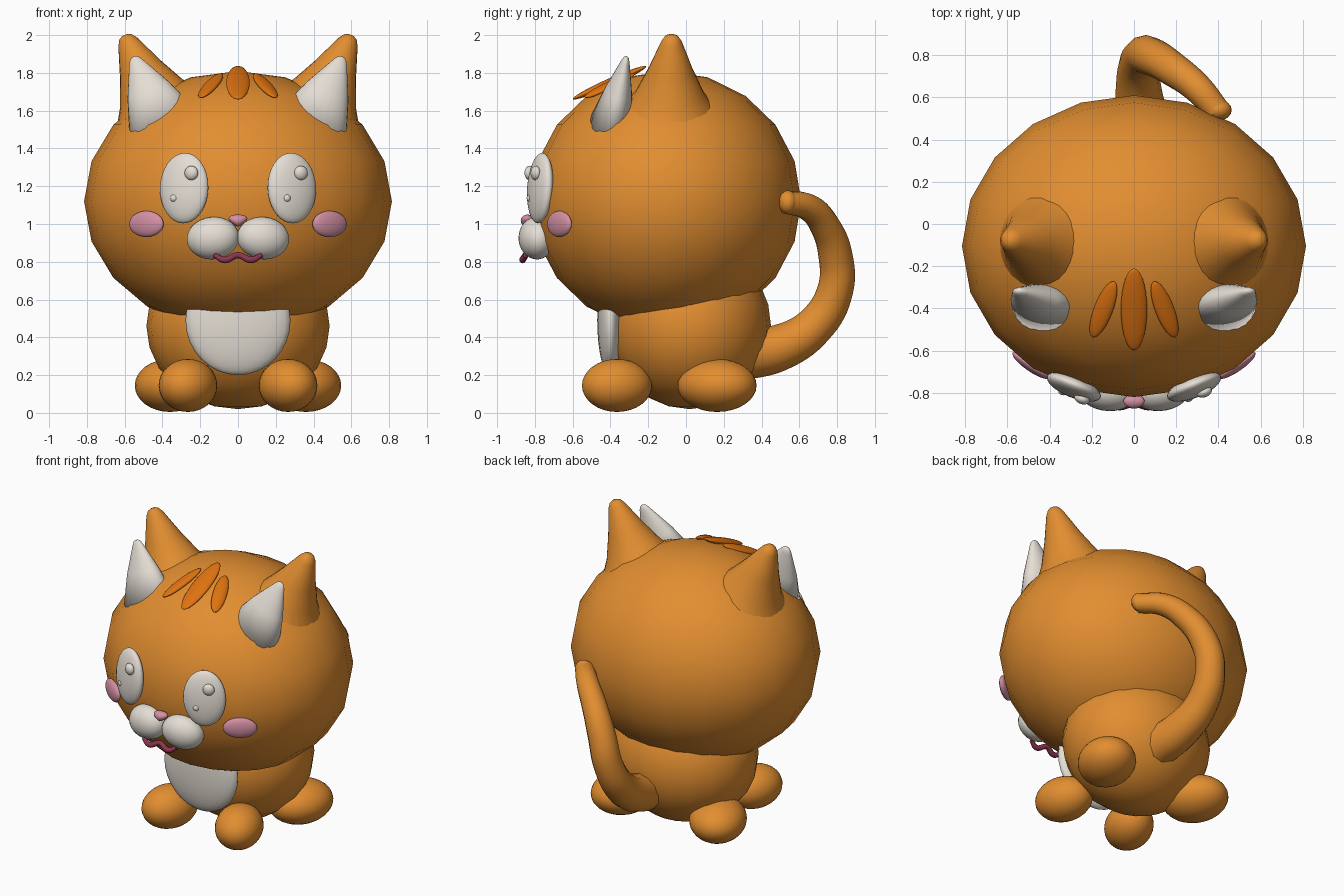
import bpy, bmesh, math
from mathutils import Vector, Matrix, Euler

if "Cube" in bpy.data.objects:
    bpy.data.objects.remove(bpy.data.objects["Cube"], do_unlink=True)


def material(name, rgb):
    m = bpy.data.materials.new(name)
    m.use_nodes = True
    m.diffuse_color = (*rgb, 1)
    bsdf = next(n for n in m.node_tree.nodes if n.type == "BSDF_PRINCIPLED")
    bsdf.inputs["Base Color"].default_value = (*rgb, 1)
    return m


FUR = material("orange fur", (0.76, 0.27, 0.03))
STRIPE = material("deep orange", (0.74, 0.17, 0.005))
WHITE = material("warm white", (0.78, 0.73, 0.66))
PINK = material("soft pink", (0.66, 0.28, 0.37))
MOUTH = material("dark rose", (0.26, 0.035, 0.08))


def finish(bm, name, mat):
    """Turn a bmesh into a smooth-shaded object."""
    bmesh.ops.recalc_face_normals(bm, faces=bm.faces)
    for f in bm.faces:
        f.smooth = True
    me = bpy.data.meshes.new(name)
    bm.to_mesh(me)
    bm.free()
    me.materials.append(mat)
    ob = bpy.data.objects.new(name, me)
    bpy.context.collection.objects.link(ob)
    return ob


def ball(name, mat, loc, radii, turn=(0, 0, 0), seg=28, rings=16, taper=0):
    """Ellipsoid; taper narrows it toward the bottom."""
    bm = bmesh.new()
    bmesh.ops.create_uvsphere(bm, u_segments=seg, v_segments=rings, radius=1)
    for v in bm.verts:
        v.co.x *= 1 + taper * v.co.z
    rot = Euler([math.radians(a) for a in turn]).to_matrix().to_4x4()
    bm.transform(Matrix.Translation(loc) @ rot @ Matrix.Diagonal((*radii, 1)))
    return finish(bm, name, mat)


def horn(name, mat, tip, base, profile, flat=1, seg=24):
    """Lathe a (distance from tip, radius) profile along the tip-to-base axis."""
    tip, base = Vector(tip), Vector(base)
    axis = (base - tip).normalized()
    across = Vector((0, 1, 0))
    across = (across - axis * across.dot(axis)).normalized()
    side = axis.cross(across)
    bm = bmesh.new()
    loops = []
    for d, r in profile:
        ring = []
        for i in range(seg):
            a = math.tau * i / seg
            ring.append(bm.verts.new(tip + axis * d + side * r * math.cos(a)
                                     + across * r * flat * math.sin(a)))
        loops.append(ring)
    for a, b in zip(loops, loops[1:]):
        for i in range(seg):
            j = (i + 1) % seg
            bm.faces.new((a[i], a[j], b[j], b[i]))
    bm.faces.new(loops[0])
    bm.faces.new(loops[-1])
    return finish(bm, name, mat)


def tube(name, mat, points, radius):
    """Tapered tube through (x, y, z, thickness factor) points."""
    cu = bpy.data.curves.new(name, "CURVE")
    cu.dimensions = "3D"
    cu.bevel_depth = radius
    cu.bevel_resolution = 4
    cu.use_fill_caps = True
    cu.resolution_u = 8
    sp = cu.splines.new("BEZIER")
    sp.bezier_points.add(len(points) - 1)
    for bp, p in zip(sp.bezier_points, points):
        bp.co = p[:3]
        bp.radius = p[3]
        bp.handle_left_type = bp.handle_right_type = "AUTO"
    cu.materials.append(mat)
    ob = bpy.data.objects.new(name, cu)
    bpy.context.collection.objects.link(ob)
    return ob


# Head and body
ball("head", FUR, (0, -0.105, 1.12), (0.815, 0.715, 0.69), seg=20, rings=10)
ball("body", FUR, (0, 0.02, 0.46), (0.485, 0.43, 0.44), seg=20, rings=12)
ball("belly_patch", WHITE, (0, -0.4, 0.49), (0.278, 0.07, 0.29))

# Tail, from low on the back around to the back of the head
tube("tail", FUR, [(0.06, 0.3, 0.31, 1.45), (0.04, 0.48, 0.34, 1.3), (0.02, 0.68, 0.46, 1.1),
                   (0.04, 0.79, 0.65, 1.0), (0.09, 0.79, 0.84, 0.95), (0.19, 0.73, 1.0, 0.85),
                   (0.3, 0.645, 1.09, 0.75), (0.4, 0.53, 1.115, 0.65)], 0.095)
ball("tail_tip", FUR, (0.4, 0.54, 1.115), (0.063, 0.05, 0.063), seg=16, rings=10)

EAR = [(0, 0.015), (0.01, 0.035), (0.04, 0.055), (0.2, 0.118), (0.34, 0.182), (0.42, 0.235), (0.5, 0.3)]
INNER = [(0, 0.01), (0.008, 0.024), (0.03, 0.038), (0.2, 0.12), (0.42, 0.2)]

for s, side in ((1, "left"), (-1, "right")):
    # Ears
    horn(side + "_ear", FUR, (s * 0.6, -0.075, 2.0), (s * 0.395, -0.09, 1.55), EAR)
    horn(side + "_inner_ear", WHITE, (s * 0.553, -0.315, 1.885), (s * 0.42, -0.385, 1.58), INNER, 0.6)
    # Feet
    ball(side + "_front_foot", FUR, (s * 0.265, -0.365, 0.145), (0.15, 0.19, 0.14), (0, 0, s * 20))
    ball(side + "_back_foot", FUR, (s * 0.36, 0.165, 0.145), (0.18, 0.215, 0.14), (0, 0, -s * 25))
    # Face
    ball(side + "_eye", WHITE, (s * 0.285, -0.772, 1.19), (0.137, 0.05, 0.187), (-4, 0, s * 22))
    ball(side + "_cheek", PINK, (s * 0.485, -0.67, 1.0), (0.108, 0.03, 0.069), (0, 0, s * 34))
    ball(side + "_muzzle", WHITE, (s * 0.133, -0.79, 0.925), (0.14, 0.095, 0.112), (0, s * 6, s * 10))
    # Eye highlights sit on the same side of both eyes
    ball(side + "_large_highlight", WHITE, (s * 0.29 + 0.043, -0.812 + 0.016 * s, 1.27), (0.038, 0.025, 0.038),
         (0, 0, s * 22), 16, 10)
    ball(side + "_small_highlight", WHITE, (s * 0.3 - 0.04, -0.812 - 0.016 * s, 1.137), (0.02, 0.015, 0.02),
         (0, 0, s * 22), 12, 8)
    # Outer forehead stripe
    ball(side + "_stripe", STRIPE, (s * 0.145, -0.405, 1.732), (0.045, 0.155, 0.02), (24, 8 * s, s * 25))

ball("middle_stripe", STRIPE, (0, -0.405, 1.748), (0.062, 0.213, 0.022), (24, 0, 0))
ball("nose", PINK, (0, -0.84, 1.018), (0.045, 0.035, 0.032), taper=0.5)

# Wavy mouth under the muzzle
tube("mouth", MOUTH, [(-0.125, -0.85, 0.835, 0.7), (-0.07, -0.865, 0.81, 1), (0, -0.85, 0.835, 0.9),
                      (0.07, -0.865, 0.81, 1), (0.125, -0.85, 0.835, 0.7)], 0.018)
